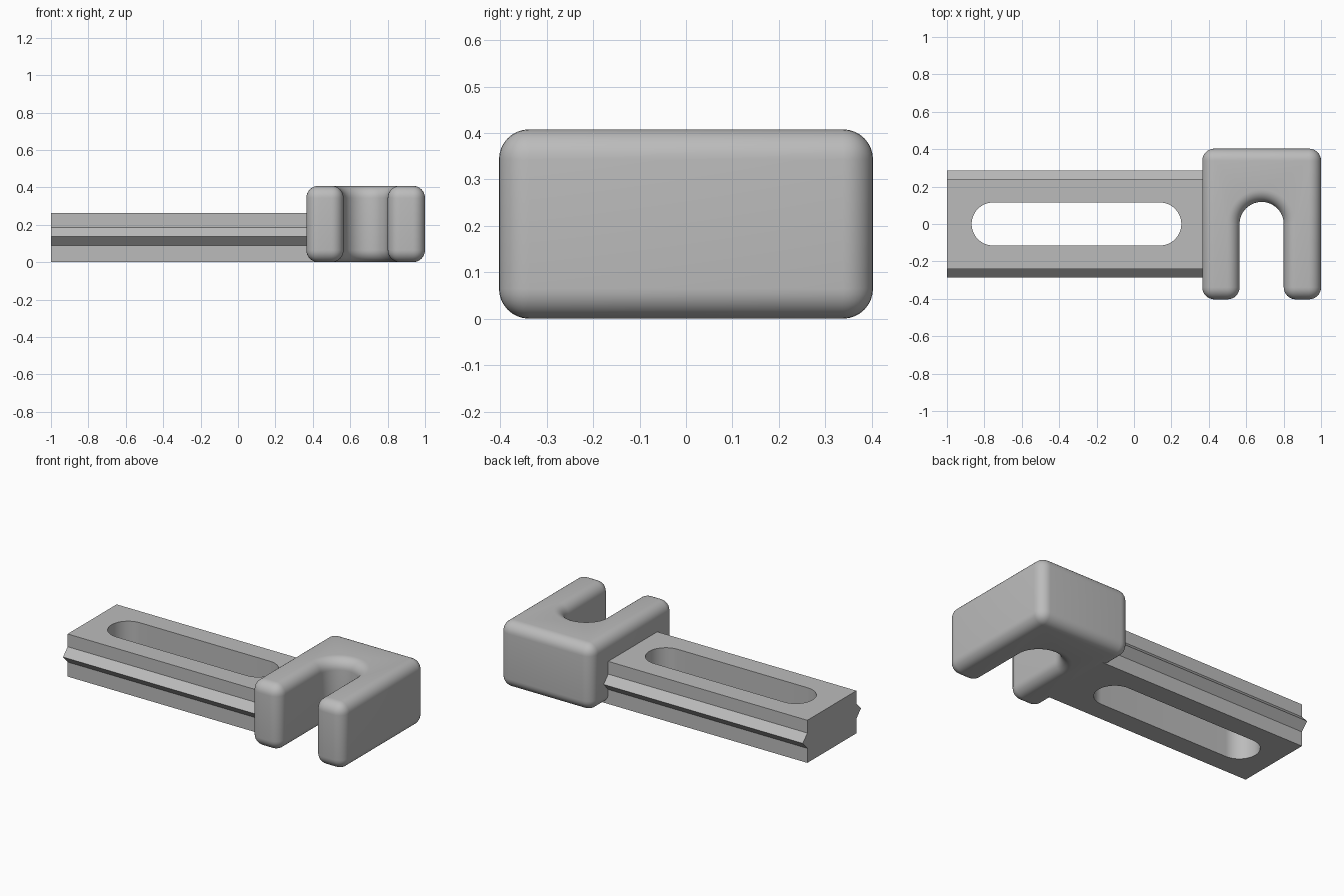
import bpy
import bmesh
from math import pi, sin, cos, radians
from mathutils import Vector

cube = bpy.data.objects.get("Cube")
if cube:
    bpy.data.objects.remove(cube, do_unlink=True)

# One plain grey
grey = bpy.data.materials.new("plain grey")
grey.use_nodes = True
colour = (0.5, 0.5, 0.5, 1)
grey.diffuse_color = colour
grey.node_tree.nodes["Principled BSDF"].inputs["Base Color"].default_value = colour


def arc(cx, cy, r, start, end, steps=32):
    """Points on an arc between two angles in degrees."""
    angles = [radians(start + (end - start) * i / steps) for i in range(steps + 1)]
    return [(cx + r * cos(a), cy + r * sin(a)) for a in angles]


def prism(name, points, offset):
    """Extrude a closed loop of 3D points along an offset."""
    bm = bmesh.new()
    base = bm.faces.new([bm.verts.new(p) for p in points])
    top = bmesh.ops.extrude_face_region(bm, geom=[base], use_keep_orig=True)["geom"]
    bmesh.ops.translate(bm, vec=Vector(offset),
                        verts=[v for v in top if isinstance(v, bmesh.types.BMVert)])
    bmesh.ops.recalc_face_normals(bm, faces=bm.faces)
    mesh = bpy.data.meshes.new(name)
    bm.to_mesh(mesh)
    bm.free()
    mesh.materials.append(grey)
    obj = bpy.data.objects.new(name, mesh)
    bpy.context.collection.objects.link(obj)
    return obj


def activate(obj):
    bpy.ops.object.select_all(action='DESELECT')
    obj.select_set(True)
    bpy.context.view_layer.objects.active = obj


# Bar with a pointed ridge along both sides
half = [(0.24, 0), (0.24, 0.09), (0.285, 0.138), (0.24, 0.185), (0.24, 0.264)]
section = half + [(-y, z) for y, z in reversed(half)]
bar = prism("slotted_bar", [(-1, y, z) for y, z in section], (1.43, 0, 0))

# Long round-ended slot through the bar
r = 0.115
slot = arc(0.253 - r, 0, r, -90, 90) + arc(-0.868 + r, 0, r, 90, 270)
cutter = prism("slot_cutter", [(x, y, -0.1) for x, y in slot], (0, 0, 0.6))
cutter.hide_render = True
cut = bar.modifiers.new("slot", 'BOOLEAN')
cut.operation = 'DIFFERENCE'
cut.solver = 'EXACT'
cut.object = cutter
activate(bar)
bpy.ops.object.modifier_apply(modifier=cut.name)
bpy.data.objects.remove(cutter, do_unlink=True)
bpy.ops.object.shade_smooth_by_angle(angle=radians(20))

# Forked head: block with a round-bottomed notch open to the front
left, right, depth, notch = 0.365, 1.0, 0.403, 0.118
mid = (left + right) / 2
outline = [(left, -depth), (mid - notch, -depth)]
outline += arc(mid, 0, notch, 180, 0)
outline += [(mid + notch, -depth), (right, -depth), (right, depth), (left, depth)]
head = prism("forked_head", [(x, y, 0) for x, y in outline], (0, 0, 0.408))

# Round every edge of the head
fillet = head.modifiers.new("fillet", 'BEVEL')
fillet.width = 0.065
fillet.segments = 8
fillet.limit_method = 'ANGLE'
fillet.angle_limit = radians(40)
activate(head)
bpy.ops.object.modifier_apply(modifier=fillet.name)
bpy.ops.object.shade_smooth_by_angle(angle=radians(40))
